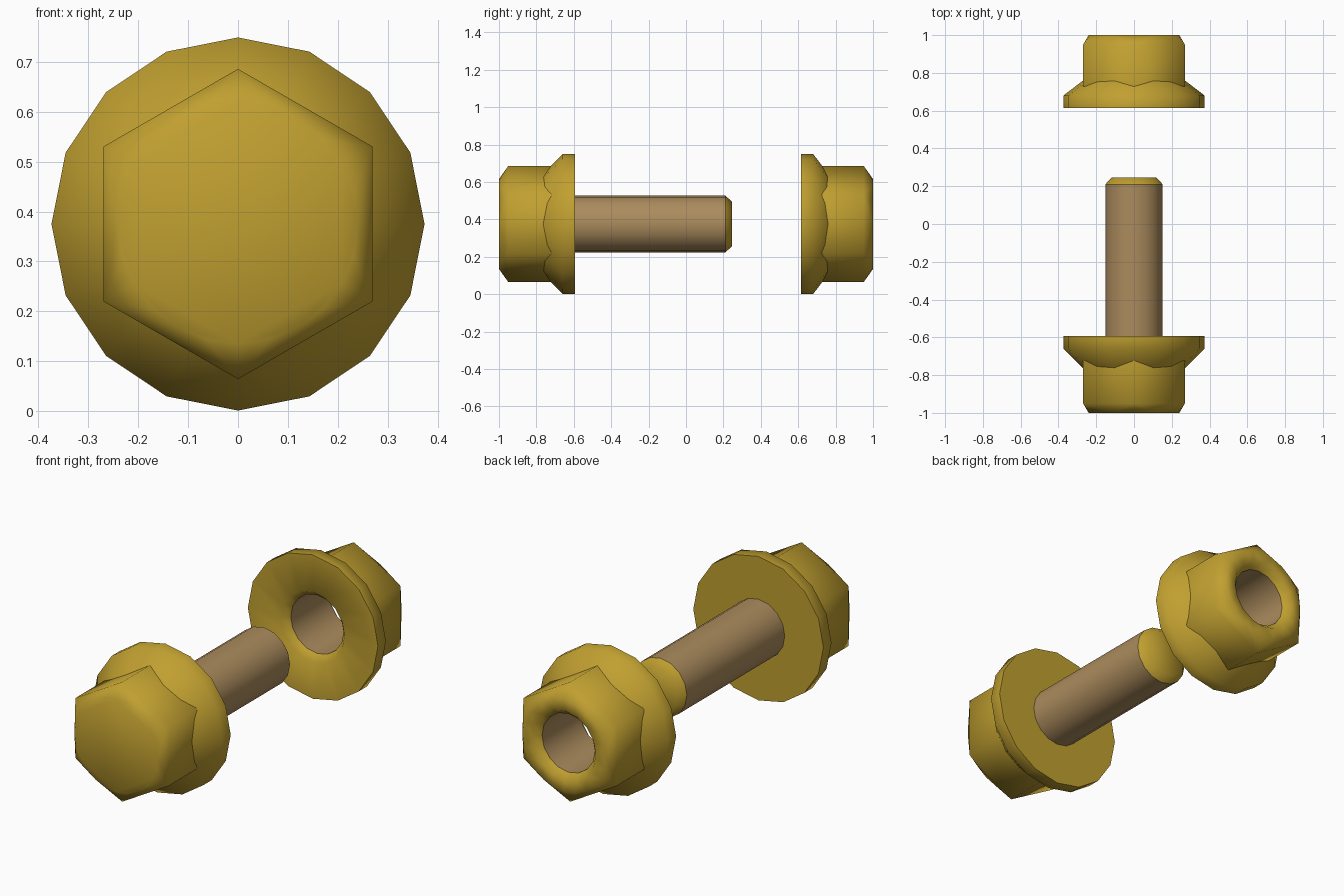
import bpy, bmesh, math

if "Cube" in bpy.data.objects:
    bpy.data.objects.remove(bpy.data.objects["Cube"])

AXIS_Z = 0.375


def material(name, rgb):
    m = bpy.data.materials.new(name)
    m.diffuse_color = (*rgb, 1)
    m.use_nodes = True
    m.node_tree.nodes["Principled BSDF"].inputs["Base Color"].default_value = m.diffuse_color
    return m


BRASS = material("brass", (0.53, 0.35, 0.03))
THREAD = material("thread_brown", (0.41, 0.26, 0.11))


def stitch(bm, a, b):
    """Join two rings, which may have different vertex counts."""
    n, m, i, j = len(a), len(b), 0, 0
    while i < n or j < m:
        p, q = (2 * i + 1) * m, (2 * j + 1) * n
        a0, a1, b0, b1 = a[i % n], a[(i + 1) % n], b[j % m], b[(j + 1) % m]
        if p == q:
            bm.faces.new((a0, a1, b1, b0))
            i, j = i + 1, j + 1
        elif p < q:
            bm.faces.new((a0, a1, b0))
            i += 1
        else:
            bm.faces.new((a0, b1, b0))
            j += 1


def loft(name, rings, mat, cap_first=False, cap_last=False):
    """Rings are (radius, y, sides) around the bolt axis."""
    bm = bmesh.new()
    loops = []
    for r, y, n in rings:
        angles = [2 * math.pi * k / n for k in range(n)]
        loops.append([bm.verts.new((r * math.sin(t), y, AXIS_Z + r * math.cos(t)))
                      for t in angles])
    for a, b in zip(loops, loops[1:]):
        stitch(bm, a, b)
    if cap_first:
        bm.faces.new(loops[0][::-1])
    if cap_last:
        bm.faces.new(loops[-1])
    mesh = bpy.data.meshes.new(name)
    bm.to_mesh(mesh)
    bm.free()
    mesh.materials.append(mat)
    ob = bpy.data.objects.new(name, mesh)
    bpy.context.collection.objects.link(ob)
    bpy.ops.object.select_all(action='DESELECT')
    ob.select_set(True)
    bpy.context.view_layer.objects.active = ob
    bpy.ops.object.shade_smooth_by_angle(angle=math.radians(65))
    return ob


# Bolt: chamfered hex head, conical flange, shank and bevelled tip
loft("bolt_head", [(0.24, -1.0, 24), (0.311, -0.95, 6), (0.311, -0.72, 6)],
     BRASS, cap_first=True)
loft("bolt_flange", [(0.265, -0.768, 16), (0.374, -0.66, 16),
                     (0.374, -0.594, 16), (0.15, -0.594, 16)], BRASS)
loft("bolt_shank", [(0.152, -0.594, 16), (0.152, 0.21, 16)], THREAD)
loft("bolt_tip", [(0.152, 0.21, 16), (0.12, 0.245, 16)], BRASS, cap_last=True)

# Nut: hex body, flange with countersunk opening, and threaded bore
loft("nut_body", [(0.311, 0.728, 6), (0.311, 0.95, 6), (0.24, 1.0, 24),
                  (0.182, 1.0, 16), (0.152, 0.965, 16)], BRASS)
loft("nut_flange", [(0.152, 0.65, 16), (0.182, 0.615, 16), (0.374, 0.615, 16),
                    (0.374, 0.68, 16), (0.265, 0.763, 16)], BRASS)
loft("nut_bore", [(0.152, 0.965, 16), (0.152, 0.65, 16)], THREAD)
